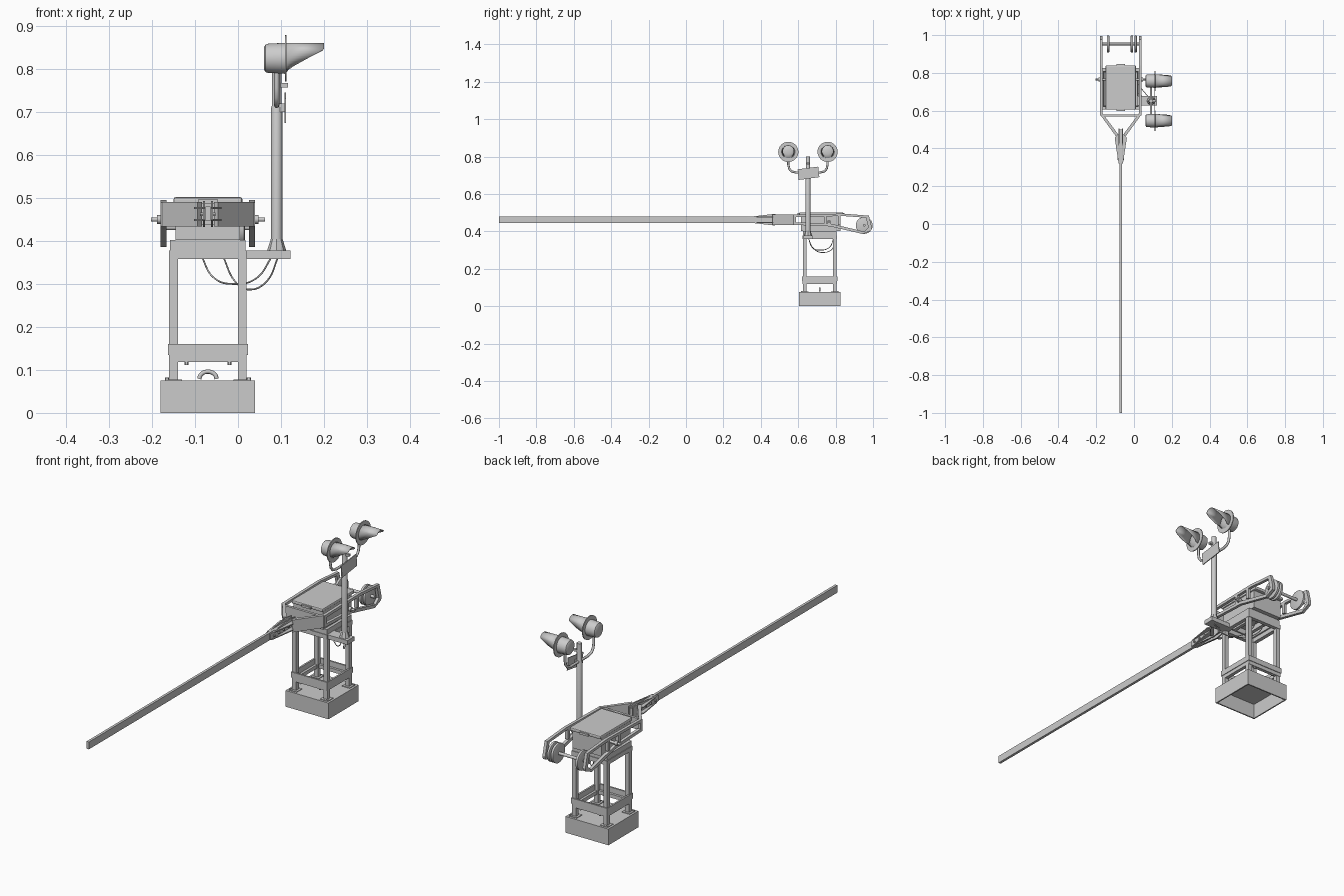
import bpy, bmesh, math
from mathutils import Vector

if "Cube" in bpy.data.objects:
    bpy.data.objects.remove(bpy.data.objects["Cube"])

CX, CY = -0.07, 0.715          # centre of the gate stand
MX, MY = 0.09, 0.652           # centre of the signal mast

grey = bpy.data.materials.new("plain_grey")
grey.diffuse_color = (0.6, 0.6, 0.6, 1)
grey.use_nodes = True
grey.node_tree.nodes["Principled BSDF"].inputs["Base Color"].default_value = grey.diffuse_color


def finish(name, bm, smooth=False):
    bmesh.ops.recalc_face_normals(bm, faces=bm.faces[:])
    me = bpy.data.meshes.new(name)
    bm.to_mesh(me)
    bm.free()
    ob = bpy.data.objects.new(name, me)
    bpy.context.collection.objects.link(ob)
    me.materials.append(grey)
    if smooth:
        bpy.ops.object.select_all(action='DESELECT')
        ob.select_set(True)
        bpy.context.view_layer.objects.active = ob
        bpy.ops.object.shade_smooth_by_angle(angle=math.radians(35))
    return ob


def box(name, x0, x1, y0, y1, z0, z1):
    bm = bmesh.new()
    bmesh.ops.create_cube(bm, size=1)
    for v in bm.verts:
        v.co = ((x0 + x1) / 2 + v.co.x * (x1 - x0), (y0 + y1) / 2 + v.co.y * (y1 - y0),
                (z0 + z1) / 2 + v.co.z * (z1 - z0))
    return finish(name, bm)


def prism(name, pts, axis, a, b):
    """Extrude a flat outline along x (points are y,z) or along z (points are x,y)."""
    bm = bmesh.new()
    put = (lambda p, d: (d, p[0], p[1])) if axis == 'x' else (lambda p, d: (p[0], p[1], d))
    f = bm.faces.new([bm.verts.new(put(p, a)) for p in pts])
    r = bmesh.ops.extrude_face_region(bm, geom=[f])
    shift = Vector(put((0, 0), b - a))
    bmesh.ops.translate(bm, vec=shift, verts=[v for v in r['geom'] if isinstance(v, bmesh.types.BMVert)])
    return finish(name, bm)


def lathe(name, axis, centre, profile, n=32):
    """Closed turned solid; profile lists (distance along axis, radius)."""
    bm = bmesh.new()
    rings = []
    for d, r in profile:
        ring = []
        for i in range(n):
            a = 2 * math.pi * i / n
            p = (d, r * math.cos(a), r * math.sin(a)) if axis == 'x' else (r * math.cos(a), r * math.sin(a), d)
            ring.append(bm.verts.new(Vector(p) + Vector(centre)))
        rings.append(ring)
    for A, B in zip(rings, rings[1:]):
        for i in range(n):
            bm.faces.new((A[i], A[(i + 1) % n], B[(i + 1) % n], B[i]))
    bm.faces.new(rings[0])
    bm.faces.new(rings[-1])
    return finish(name, bm, True)


def tube(name, pts, r, curved=True):
    cu = bpy.data.curves.new(name, 'CURVE')
    cu.dimensions = '3D'
    cu.bevel_depth, cu.bevel_resolution, cu.use_fill_caps = r, 2, True
    if curved:
        sp = cu.splines.new('BEZIER')
        sp.bezier_points.add(len(pts) - 1)
        for bp, p in zip(sp.bezier_points, pts):
            bp.co, bp.handle_left_type, bp.handle_right_type = p, 'AUTO', 'AUTO'
    else:
        sp = cu.splines.new('POLY')
        sp.points.add(len(pts) - 1)
        for q, p in zip(sp.points, pts):
            q.co = (*p, 1)
    ob = bpy.data.objects.new(name, cu)
    bpy.context.collection.objects.link(ob)
    cu.materials.append(grey)
    bpy.ops.object.select_all(action='DESELECT')
    ob.select_set(True)
    bpy.context.view_layer.objects.active = ob
    bpy.ops.object.convert(target='MESH')


def ring_frame(name, hx, hy, z0, z1, t):
    """Four bars around the stand centre."""
    for s in (-1, 1):
        a, b = sorted((s * hx, s * (hx - t)))
        box(name + "_side", CX + a, CX + b, CY - hy, CY + hy, z0, z1)
        a, b = sorted((s * hy, s * (hy - t)))
        box(name + "_end", CX - hx + t, CX + hx - t, CY + a, CY + b, z0, z1)


# Hollow base, open underneath, with lifting eye
ring_frame("base_wall", 0.11, 0.11, 0, 0.075, 0.006)
box("base_top", CX - 0.104, CX + 0.104, CY - 0.104, CY + 0.104, 0.069, 0.075)
tube("lifting_eye", [(CX + 0.02 * math.cos(math.pi * i / 8), CY, 0.079 + 0.017 * math.sin(math.pi * i / 8))
                     for i in range(9)], 0.005)

# Legs, feet and bolts
for sx in (-1, 1):
    for sy in (-1, 1):
        x, y = CX + sx * 0.08, CY + sy * 0.08
        box("leg", x - 0.01, x + 0.01, y - 0.01, y + 0.01, 0.075, 0.36)
        box("foot", x - 0.02, x + 0.02, y - 0.02, y + 0.02, 0.075, 0.078)
        lathe("foot_bolt", 'z', (x + sx * 0.015, y + sy * 0.015, 0.078), [(0, 0.005), (0.004, 0.005)], 6)
        lathe("frame_bolt", 'z', (CX + sx * 0.05, CY + sy * 0.085, 0.112), [(0, 0.005), (0.006, 0.005)], 6)

# Lower and upper ring frames
ring_frame("lower_shelf", 0.09, 0.092, 0.118, 0.135, 0.016)
ring_frame("lower_band", 0.093, 0.095, 0.135, 0.16, 0.008)
ring_frame("upper_band", 0.091, 0.093, 0.358, 0.378, 0.018)
ring_frame("saddle", 0.088, 0.09, 0.378, 0.402, 0.022)
for sx in (-1, 1):
    box("shelf_bar", CX + sx * 0.035 - 0.008, CX + sx * 0.035 + 0.008, CY - 0.08, CY + 0.08, 0.378, 0.402)

# Machine housing and lid
box("machine_housing", CX - 0.075, CX + 0.075, 0.615, 0.825, 0.402, 0.488)
lid = box("lid", CX - 0.08, CX + 0.08, 0.605, 0.84, 0.486, 0.502)
bev = lid.modifiers.new("soft_edge", 'BEVEL')
bev.width, bev.segments = 0.005, 2
for y in (0.602, 0.843):
    box("lid_latch", CX - 0.022, CX + 0.022, y - 0.005, y + 0.005, 0.488, 0.498)

# Pivot shaft through the swing frame
lathe("pivot_shaft", 'x', (CX, 0.765, 0.45),
      [(-0.133, 0.005), (-0.118, 0.005), (-0.118, 0.01), (-0.105, 0.01), (-0.105, 0.006),
       (0.105, 0.006), (0.105, 0.01), (0.118, 0.01), (0.118, 0.005), (0.133, 0.005)], 16)

# Swing frame: open side loops, slanted cheeks and boom bracket, mirrored
for s in (-1, 1):
    xa, xb = sorted((CX + s * 0.096, CX + s * 0.11))
    prism("frame_top_bar", [(0.575, 0.49), (0.84, 0.495), (0.978, 0.484), (0.978, 0.472), (0.84, 0.482),
                            (0.575, 0.477)], 'x', xa, xb)
    prism("frame_bottom_bar", [(0.575, 0.435), (0.77, 0.427), (0.945, 0.386), (0.953, 0.399), (0.775, 0.441),
                               (0.575, 0.449)], 'x', xa, xb)
    prism("frame_rear_bar", [(0.945, 0.386), (0.99, 0.405), (0.994, 0.42), (0.978, 0.484), (0.962, 0.472),
                             (0.975, 0.42), (0.953, 0.401)], 'x', xa, xb)
    for y in (0.582, 0.745, 0.82):
        box("frame_upright", xa, xb, y - 0.007, y + 0.007, 0.435, 0.488)
    prism("slanted_cheek", [(CX + s * 0.11, 0.58), (CX + s * 0.096, 0.585), (CX + s * 0.014, 0.475),
                            (CX + s * 0.024, 0.462)], 'z', 0.434, 0.491)
    # tapering bracket plate and flanges
    a, b = sorted((CX + s * 0.007, CX + s * 0.012))
    prism("bracket_plate", [(0.32, 0.449), (0.32, 0.476), (0.47, 0.493), (0.505, 0.488), (0.505, 0.438),
                            (0.47, 0.432)], 'x', a, b)
    for z in (0.446, 0.474):
        prism("bracket_flange", [(CX + s * 0.008, 0.33), (CX + s * 0.013, 0.33), (CX + s * 0.032, 0.455),
                                 (CX + s * 0.02, 0.475), (CX + s * 0.008, 0.475)], 'z', z, z + 0.005)
    for i in range(4):
        d = sorted((s * 0.012, s * 0.018))
        lathe("bracket_bolt", 'x', (CX, 0.345 + i * 0.035, 0.4625), [(d[0], 0.005), (d[1], 0.005)], 6)
box("frame_crossbar", CX - 0.1, CX + 0.1, 0.568, 0.58, 0.437, 0.488)

# Long boom
box("boom", CX - 0.006, CX + 0.006, -1.0, 0.5, 0.446, 0.48)

# Counterweights on their rod
lathe("weight_rod", 'x', (CX, 0.953, 0.432), [(-0.105, 0.007), (0.105, 0.007)], 16)
for x in (-0.067, 0.059, 0.079):
    lathe("counterweight", 'x', (CX + x, 0.953, 0.432),
          [(-0.007, 0.04), (-0.005, 0.045), (0.005, 0.045), (0.007, 0.04)])

# Mast with side bracket and gussets
box("mast_bracket", 0.0, 0.122, MY - 0.025, MY + 0.025, 0.358, 0.378)
lathe("mast", 'z', (MX, MY, 0), [(0.378, 0.013), (0.71, 0.013), (0.715, 0.011), (0.80, 0.011)], 24)
lathe("mast_collar", 'z', (MX, MY, 0), [(0.378, 0.022), (0.385, 0.02), (0.405, 0.0135)], 8)

# Tilted sign plate with its clamp
prism("sign_plate", [(0.602, 0.675), (0.713, 0.69), (0.707, 0.746), (0.597, 0.732)], 'x', 0.108, 0.112)
box("sign_clamp", MX, 0.108, MY - 0.01, MY + 0.01, 0.70, 0.72)
box("sign_clamp_upper", MX, 0.116, MY - 0.006, MY + 0.006, 0.757, 0.767)

# Pair of hooded lamps on bent pipe arms
LZ = 0.825
for s in (-1, 1):
    ly = MY + s * 0.105
    tube("lamp_arm", [(MX, MY, 0.715), (MX, MY + s * 0.065, 0.715), (MX, MY + s * 0.088, 0.721),
                      (MX, MY + s * 0.1, 0.735), (MX, ly, 0.757), (MX, ly, 0.795)], 0.006, False)
    lathe("lamp_body", 'x', (0, ly, LZ), [(0.061, 0.027), (0.064, 0.032), (0.07, 0.034), (0.11, 0.036)])
    lathe("lamp_backplate", 'x', (0, ly, LZ), [(0.109, 0.054), (0.113, 0.054)])
    lathe("lamp_lens", 'x', (0, ly, LZ), [(0.113, 0.033), (0.118, 0.026), (0.121, 0.012)])
    # visor: open tube whose lower edge is cut back on a slant
    bm = bmesh.new()
    inner, outer, n = [], [], 28
    for i in range(n + 1):
        a = math.radians(-50 + 280 * i / n)
        y, z = 0.036 * math.cos(a), 0.036 * math.sin(a)
        reach = 0.122 + 0.078 * max(0, min(1, (z + 0.026) / 0.046))
        inner.append(bm.verts.new((0.112, ly + y, LZ + z)))
        outer.append(bm.verts.new((reach, ly + y * 0.88, LZ + z + (0.036 - z) * 0.06)))
    for i in range(n):
        bm.faces.new((inner[i], inner[i + 1], outer[i + 1], outer[i]))
    visor = finish("lamp_visor", bm, True)
    visor.modifiers.new("thickness", 'SOLIDIFY').thickness = 0.0025

# Hanging cables
tube("cable_long", [(-0.035, 0.80, 0.365), (-0.01, 0.785, 0.31), (0.025, 0.735, 0.287), (0.07, 0.68, 0.31),
                    (0.093, 0.655, 0.362)], 0.002)
tube("cable_short", [(-0.085, 0.79, 0.365), (-0.06, 0.77, 0.318), (-0.01, 0.72, 0.30), (0.045, 0.675, 0.315),
                     (0.078, 0.655, 0.362)], 0.002)
